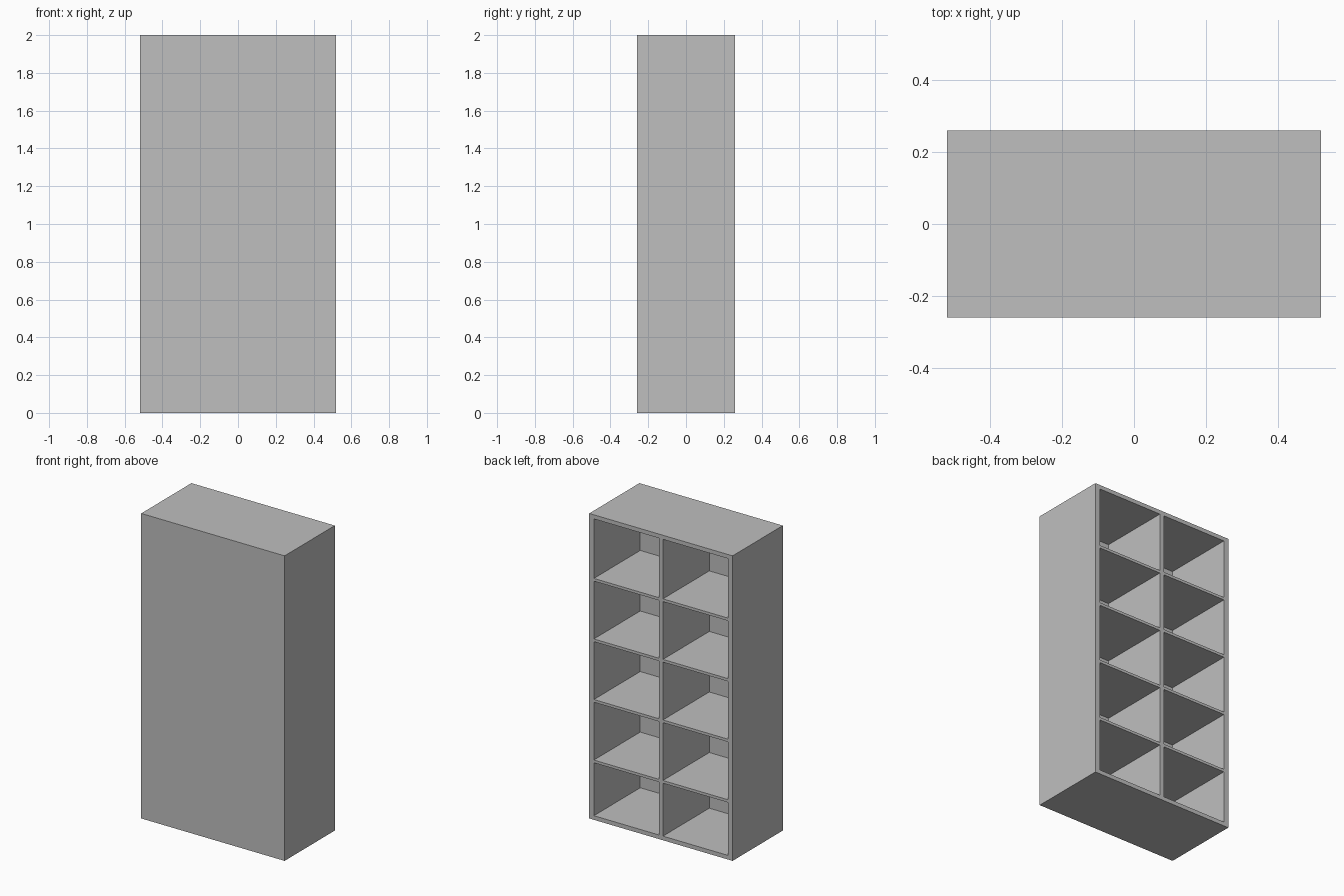
import bpy

default = bpy.data.objects.get("Cube")
if default:
    bpy.data.objects.remove(default, do_unlink=True)

GREY = (0.52, 0.52, 0.52, 1.0)
mat = bpy.data.materials.new("plain grey")
mat.use_nodes = True
mat.diffuse_color = GREY
mat.node_tree.nodes["Principled BSDF"].inputs["Base Color"].default_value = GREY

W, D, H = 1.04, 0.52, 2.0      # overall size
SIDE, CAP, PANEL = 0.034, 0.027, 0.04
SHELF, DIVIDER = 0.018, 0.03


def board(name, low, high):
    """Box spanning two opposite corners."""
    bpy.ops.mesh.primitive_cube_add(
        size=1, location=[(a + b) / 2 for a, b in zip(low, high)])
    ob = bpy.context.object
    ob.name = name
    ob.scale = [b - a for a, b in zip(low, high)]
    bpy.ops.object.transform_apply(location=False, rotation=False, scale=True)
    ob.data.materials.append(mat)
    return ob


x, y = W / 2, D / 2
inner = x - SIDE
back = -y + PANEL

# Closed panel on the front, cells open towards the rear
board("closed_panel", (-x, -y, 0), (x, back, H))
board("left_side", (inner, back, 0), (x, y, H))
board("right_side", (-x, back, 0), (-inner, y, H))
board("bottom_board", (-inner, back, 0), (inner, y, CAP))
board("top_board", (-inner, back, H - CAP), (inner, y, H))
board("centre_divider", (-DIVIDER / 2, back, CAP), (DIVIDER / 2, y, H - CAP))

# Four shelves, each split by the divider
for i in range(4):
    z = 0.383 + 0.397 * i
    for side, a, b in (("left", DIVIDER / 2, inner), ("right", -inner, -DIVIDER / 2)):
        board(f"{side}_shelf_{i + 1}", (a, back, z - SHELF / 2), (b, y, z + SHELF / 2))
